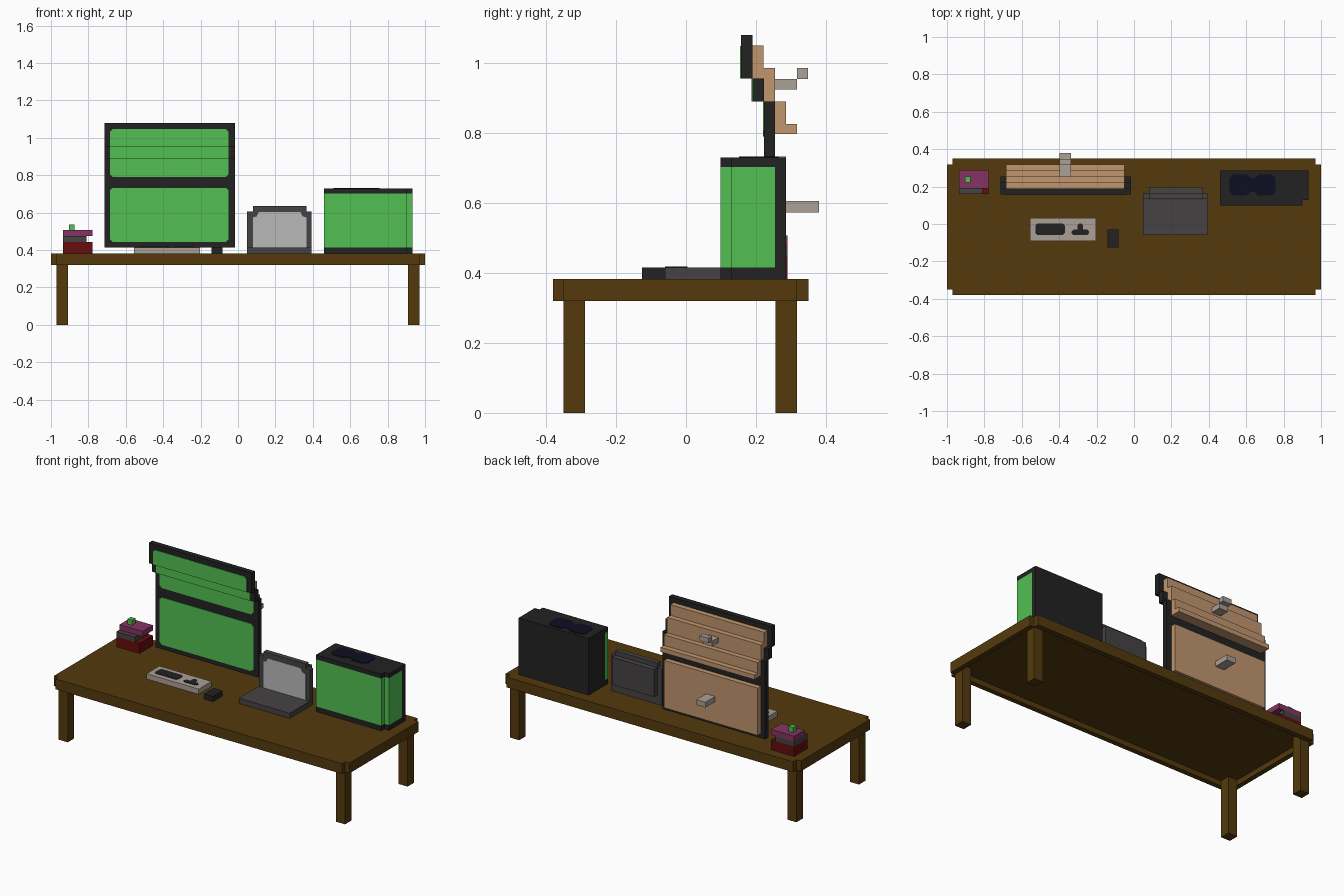
import bpy

cube = bpy.data.objects.get("Cube")
if cube:
    bpy.data.objects.remove(cube, do_unlink=True)


def material(name, r, g, b):
    m = bpy.data.materials.new(name)
    m.use_nodes = True
    m.diffuse_color = (r, g, b, 1)
    m.node_tree.nodes["Principled BSDF"].inputs["Base Color"].default_value = (r, g, b, 1)
    return m


GREEN = material("screen green", 0.084, 0.527, 0.084)
WOOD = material("dark wood", 0.089, 0.042, 0.004)
BLACK = material("casing black", 0.016, 0.016, 0.016)
GREY = material("laptop grey", 0.06, 0.055, 0.055)
SILVER = material("light grey", 0.50, 0.49, 0.49)
TAN = material("tan", 0.527, 0.305, 0.156)
BEIGE = material("beige grey", 0.41, 0.35, 0.30)
RED = material("book red", 0.133, 0.004, 0.004)
PURPLE = material("book purple", 0.238, 0.034, 0.127)
NAVY = material("vent navy", 0.004, 0.004, 0.016)


def prism(name, outline, lo, hi, mat, axis="z"):
    """Extrude a 2D outline: (x, y) along z, or (x, z) along y."""
    n = len(outline)
    if axis == "z":
        verts = [(a, b, h) for h in (lo, hi) for a, b in outline]
    else:
        verts = [(a, h, b) for h in (hi, lo) for a, b in outline]
    faces = [list(range(n))[::-1], list(range(n, 2 * n))]
    faces += [[i, (i + 1) % n, n + (i + 1) % n, n + i] for i in range(n)]
    mesh = bpy.data.meshes.new(name)
    mesh.from_pydata(verts, [], faces)
    mesh.materials.append(mat)
    obj = bpy.data.objects.new(name, mesh)
    bpy.context.collection.objects.link(obj)
    return obj


def chamfered(a0, a1, b0, b1, c, bottom=True, top=True):
    """Counter-clockwise rectangle with optional cut corners."""
    pts = [(a0, b0 + c), (a0 + c, b0), (a1 - c, b0), (a1, b0 + c)] if bottom else [(a0, b0), (a1, b0)]
    pts += [(a1, b1 - c), (a1 - c, b1), (a0 + c, b1), (a0, b1 - c)] if top else [(a1, b1), (a0, b1)]
    return pts


def box(name, x0, x1, y0, y1, z0, z1, mat):
    return prism(name, [(x0, y0), (x1, y0), (x1, y1), (x0, y1)], z0, z1, mat)


T = 0.383  # table surface height

# Table: slab, hanging rim with notched corners, four legs
box("table_slab", -0.97, 0.97, -0.35, 0.317, 0.352, T, WOOD)
box("table_rim_front", -0.97, 0.97, -0.38, -0.35, 0.32, T, WOOD)
box("table_rim_back", -0.97, 0.97, 0.317, 0.35, 0.32, T, WOOD)
box("table_rim_right", -1, -0.97, -0.35, 0.317, 0.32, T, WOOD)
box("table_rim_left", 0.97, 1, -0.35, 0.317, 0.32, T, WOOD)
for x in (-0.97, 0.908):
    for y in (-0.35, 0.255):
        box("table_leg", x, x + 0.062, y, y + 0.062, 0, 0.352, WOOD)

# Large monitor: three stepped casing slabs
X0, X1 = -0.714, -0.017
box("monitor_casing_lower", X0, X1, 0.223, 0.254, 0.415, 0.89, BLACK)
box("monitor_casing_middle", X0, X1, 0.19, 0.223, 0.89, 0.955, BLACK)
box("monitor_casing_upper", X0, X1, 0.157, 0.19, 0.955, 1.08, BLACK)

# Green screen plates on each step
S0, S1, P = -0.685, -0.05, 0.003
prism("screen_lower", chamfered(S0, S1, 0.443, 0.733, 0.015), 0.223 - P, 0.224, GREEN, "y")
prism("screen_step_low", chamfered(S0, S1, 0.79, 0.89, 0.015, top=False), 0.223 - P, 0.224, GREEN, "y")
prism("screen_step_mid", chamfered(S0, S1, 0.89, 0.955, 0, False, False), 0.19 - P, 0.191, GREEN, "y")
prism("screen_step_top", chamfered(S0, S1, 0.955, 1.048, 0.015, bottom=False), 0.157 - P, 0.158, GREEN, "y")

# Stepped tan back panels
for y0, y1, z0, z1 in ((0.19, 0.222, 0.955, 1.05), (0.222, 0.254, 0.89, 0.985),
                       (0.254, 0.285, 0.797, 0.89), (0.285, 0.317, 0.797, 0.825),
                       (0.254, 0.285, 0.443, 0.733)):
    box("monitor_back_panel", S0, S1, y0, y1, z0, z1, TAN)

# Mounting pegs on the back
for y0, y1, z0, z1 in ((0.254, 0.317, 0.923, 0.954), (0.317, 0.348, 0.954, 0.985),
                       (0.285, 0.38, 0.573, 0.605)):
    box("mount_peg", -0.397, -0.336, y0, y1, z0, z1, BEIGE)

# Keyboard with key areas
K = 0.415
box("keyboard", -0.556, -0.203, -0.09, 0.033, T, K, BEIGE)
prism("key_block", chamfered(-0.527, -0.37, -0.06, 0.004, 0.012), K, K + P, BLACK)
prism("arrow_keys_row", chamfered(-0.333, -0.24, -0.06, -0.03, 0.01), K, K + P, BLACK)
prism("arrow_key_up", chamfered(-0.302, -0.272, -0.03, 0.002, 0.009, bottom=False), K, K + P, BLACK)

# Mouse
box("mouse", -0.143, -0.083, -0.125, -0.03, T, K, BLACK)

# Laptop
L0, L1 = 0.048, 0.393
box("laptop_base", L0, L1, -0.06, 0.163, T, K, GREY)
prism("laptop_lid", [(L0, K), (L1, K), (L1, 0.607), (0.365, 0.607), (0.365, 0.635),
                     (0.08, 0.635), (0.08, 0.607), (L0, 0.607)], 0.133, 0.163, GREY, "y")
box("laptop_lid_back", 0.08, 0.365, 0.163, 0.195, 0.44, 0.607, GREY)
prism("laptop_screen", [(0.08, K), (0.367, K), (0.367, 0.575), (0.345, 0.58), (0.335, 0.603),
                        (0.11, 0.603), (0.1, 0.58), (0.08, 0.575)], 0.130, 0.134, SILVER, "y")

# Computer tower: notched caps, black back and core, green glass front and side
C0, C1 = 0.46, 0.934
cap = [(C0, 0.098), (0.902, 0.098), (0.902, 0.128), (C1, 0.128), (C1, 0.285), (C0, 0.285)]
prism("tower_bottom", cap, T, K, BLACK)
prism("tower_top", cap, 0.703, 0.73, BLACK)
box("tower_back", C0, C1, 0.254, 0.285, K, 0.703, BLACK)
box("tower_core", C0, 0.85, 0.128, 0.254, K, 0.703, BLACK)
box("tower_front_glass", C0, 0.902, 0.098, 0.128, K, 0.703, GREEN)
box("tower_side_glass", 0.85, C1, 0.128, 0.254, K, 0.703, GREEN)
for x in (0.51, 0.642):
    prism("tower_vent", chamfered(x, x + 0.115, 0.152, 0.265, 0.022), 0.73, 0.733, NAVY)
box("tower_vent_bridge", 0.625, 0.642, 0.172, 0.245, 0.73, 0.733, NAVY)

# Stack of books with a small ornament
box("book_bottom", -0.936, -0.779, 0.16, 0.29, T, 0.444, RED)
box("book_middle", -0.936, -0.81, 0.16, 0.29, 0.444, 0.475, GREY)
box("book_top", -0.936, -0.779, 0.19, 0.29, 0.475, 0.507, PURPLE)
box("ornament", -0.904, -0.873, 0.222, 0.254, 0.507, 0.538, GREEN)
